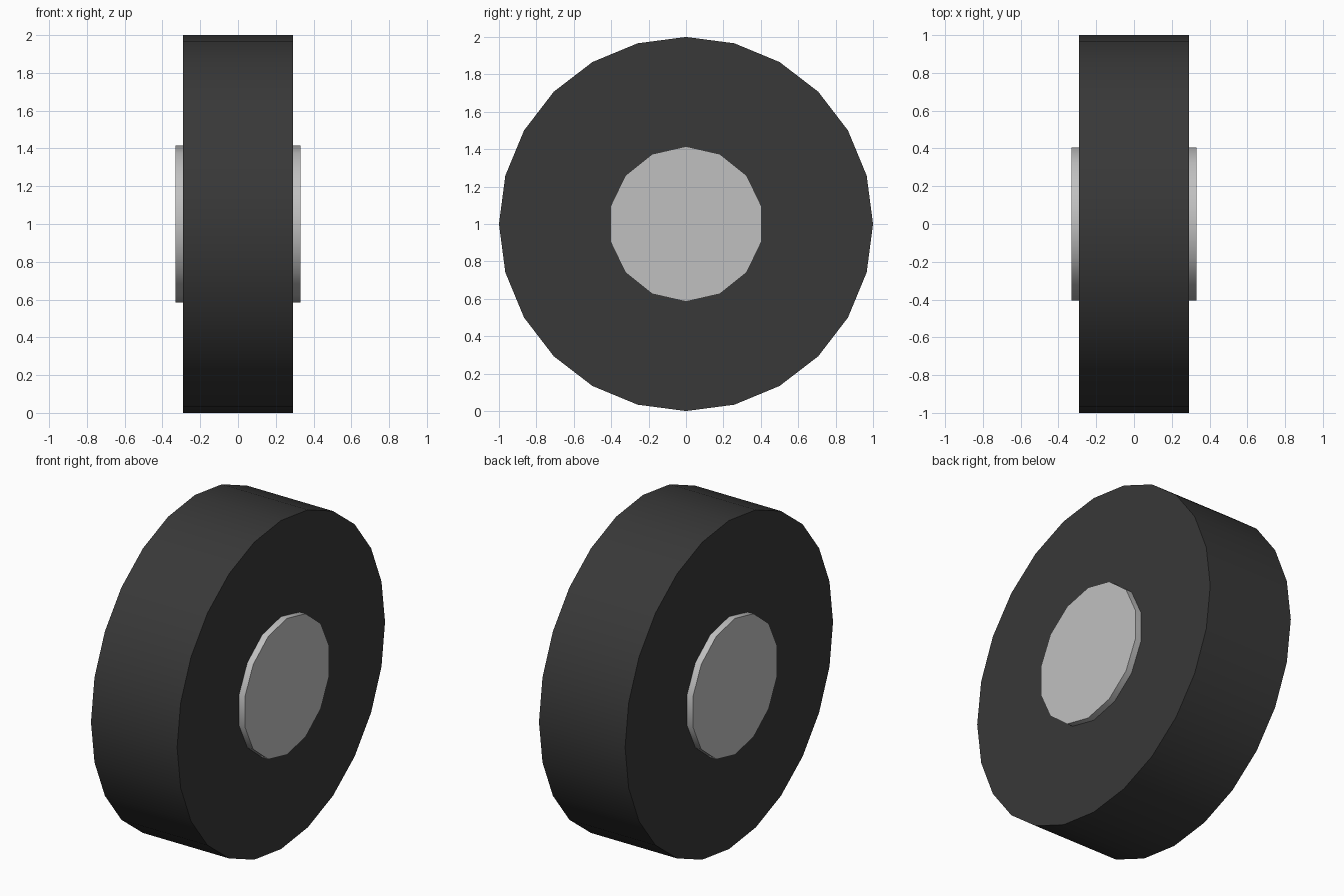
import bpy, bmesh, math
from mathutils import Vector

cube = bpy.data.objects.get("Cube")
if cube:
    bpy.data.objects.remove(cube, do_unlink=True)


def make_material(name, value):
    mat = bpy.data.materials.new(name)
    mat.use_nodes = True
    color = (value, value, value, 1)
    mat.diffuse_color = color
    mat.node_tree.nodes["Principled BSDF"].inputs["Base Color"].default_value = color
    return mat


def disc(name, sides, radius, half_width, mat):
    """Prism along x with one corner pointing straight up."""
    bm = bmesh.new()
    angles = [math.tau * i / sides for i in range(sides)]
    ring = [bm.verts.new((-half_width, radius * math.sin(a), radius * math.cos(a)))
            for a in angles]
    cap = bm.faces.new(ring)
    out = bmesh.ops.extrude_face_region(bm, geom=[cap], use_keep_orig=True)
    moved = [g for g in out["geom"] if isinstance(g, bmesh.types.BMVert)]
    bmesh.ops.translate(bm, vec=Vector((2 * half_width, 0, 0)), verts=moved)
    bmesh.ops.recalc_face_normals(bm, faces=bm.faces)
    mesh = bpy.data.meshes.new(name)
    bm.to_mesh(mesh)
    bm.free()
    mesh.materials.append(mat)
    obj = bpy.data.objects.new(name, mesh)
    obj.location.z = 1
    bpy.context.collection.objects.link(obj)
    # Smooth rim, sharp edge around the flat sides
    bpy.ops.object.select_all(action='DESELECT')
    obj.select_set(True)
    bpy.context.view_layer.objects.active = obj
    bpy.ops.object.shade_smooth_by_angle(angle=math.radians(40))
    return obj


# Tyre, and a hub that passes through it and stands proud on both sides
disc("tyre", 24, 1.0, 0.29, make_material("black rubber", 0.04))
disc("hub", 14, 0.415, 0.33, make_material("light grey metal", 0.53))
